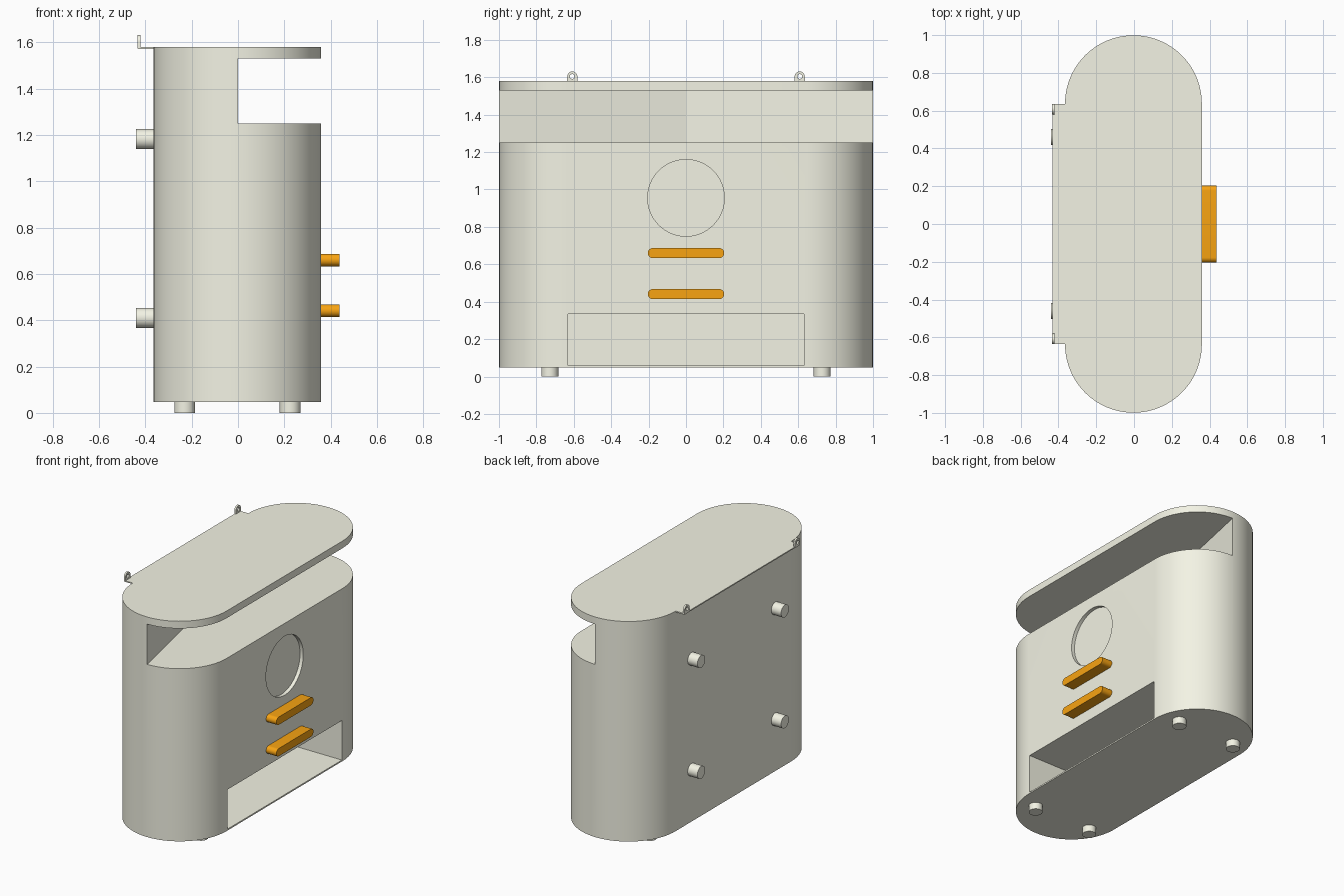
import bpy, bmesh
from math import sin, cos, pi

if "Cube" in bpy.data.objects:
    bpy.data.objects.remove(bpy.data.objects["Cube"])


def material(name, rgb):
    m = bpy.data.materials.new(name)
    m.diffuse_color = (*rgb, 1)
    m.use_nodes = True
    m.node_tree.nodes["Principled BSDF"].inputs["Base Color"].default_value = m.diffuse_color
    return m


cream = material("cream", (0.90, 0.90, 0.78))
orange = material("orange", (0.94, 0.37, 0.006))


def prism(name, pts, axis, lo, hi, mat=cream):
    """Extrude a 2D outline along x (points are y,z) or z (points are x,y)."""
    bm = bmesh.new()
    place = (lambda p, d: (d, p[0], p[1])) if axis == 'x' else (lambda p, d: (p[0], p[1], d))
    a = [bm.verts.new(place(p, lo)) for p in pts]
    b = [bm.verts.new(place(p, hi)) for p in pts]
    n = len(pts)
    bm.faces.new(a)
    bm.faces.new(b)
    for i in range(n):
        j = (i + 1) % n
        bm.faces.new((a[i], a[j], b[j], b[i]))
    bmesh.ops.recalc_face_normals(bm, faces=bm.faces[:])
    me = bpy.data.meshes.new(name)
    bm.to_mesh(me)
    bm.free()
    me.materials.append(mat)
    ob = bpy.data.objects.new(name, me)
    bpy.context.collection.objects.link(ob)
    return ob


def arc(cx, cy, r, a0, a1, n):
    return [(cx + r * cos(a0 + (a1 - a0) * i / n), cy + r * sin(a0 + (a1 - a0) * i / n))
            for i in range(n + 1)]


def circle(cx, cy, r, n=48):
    return arc(cx, cy, r, 0, 2 * pi, n)[:-1]


def rect(x0, x1, y0, y1):
    return [(x0, y0), (x1, y0), (x1, y1), (x0, y1)]


def activate(ob):
    bpy.ops.object.select_all(action='DESELECT')
    ob.select_set(True)
    bpy.context.view_layer.objects.active = ob


def cut(ob, cutter):
    activate(ob)
    m = ob.modifiers.new("cut", 'BOOLEAN')
    m.operation, m.solver, m.object = 'DIFFERENCE', 'EXACT', cutter
    bpy.ops.object.modifier_apply(modifier=m.name)
    bpy.data.objects.remove(cutter)


def smooth(ob):
    activate(ob)
    bpy.ops.object.shade_smooth_by_angle(angle=0.3)


# Main body: rounded-end prism
outline = arc(-0.003, 0.637, 0.362, 0, pi, 48) + arc(-0.003, -0.637, 0.362, pi, 2 * pi, 48)
body = prism("body", outline, 'z', 0.048, 1.58)
# Upper slot with a shallow V-shaped back wall
cut(body, prism("slot_cutter", [(0.021, -1.1), (0.6, -1.1), (0.6, 1.1), (0.021, 1.1), (-0.21, 0)],
                'z', 1.25, 1.53))
# Round recess and lower bay in the long side
cut(body, prism("recess_cutter", circle(0, 0.955, 0.205, 64), 'x', 0.334, 0.5))
cut(body, prism("bay_cutter", rect(-0.63, 0.63, 0.058, 0.333), 'x', -0.34, 0.5))
smooth(body)

# Thin mounting strip flush with the top
prism("mounting_strip", rect(-0.432, -0.365, -0.635, 0.635), 'z', 1.572, 1.58)

for s in (-1, 1):
    # Hanging tabs with holes
    y = 0.608 * s
    tab = prism("hanging_tab", [(y - 0.027, 1.573), (y + 0.027, 1.573)]
                + arc(y, 1.604, 0.027, 0, pi, 20), 'x', -0.434, -0.422)
    cut(tab, prism("hole_cutter", circle(y, 1.604, 0.013, 24), 'x', -0.5, -0.4))
    smooth(tab)
    # Feet under the body
    for x in (-0.23, 0.225):
        smooth(prism("foot", circle(x, 0.728 * s, 0.045), 'z', 0, 0.055))
    # Spacers on the back
    for z in (0.41, 1.182):
        smooth(prism("back_spacer", circle(0.46 * s, z, 0.043), 'x', -0.44, -0.36))

# Orange handle bars
for name, z in (("lower_handle", 0.441), ("upper_handle", 0.66)):
    smooth(prism(name, arc(0.177, z, 0.027, -pi / 2, pi / 2, 20)
                 + arc(-0.177, z, 0.027, pi / 2, 1.5 * pi, 20), 'x', 0.355, 0.438, orange))
